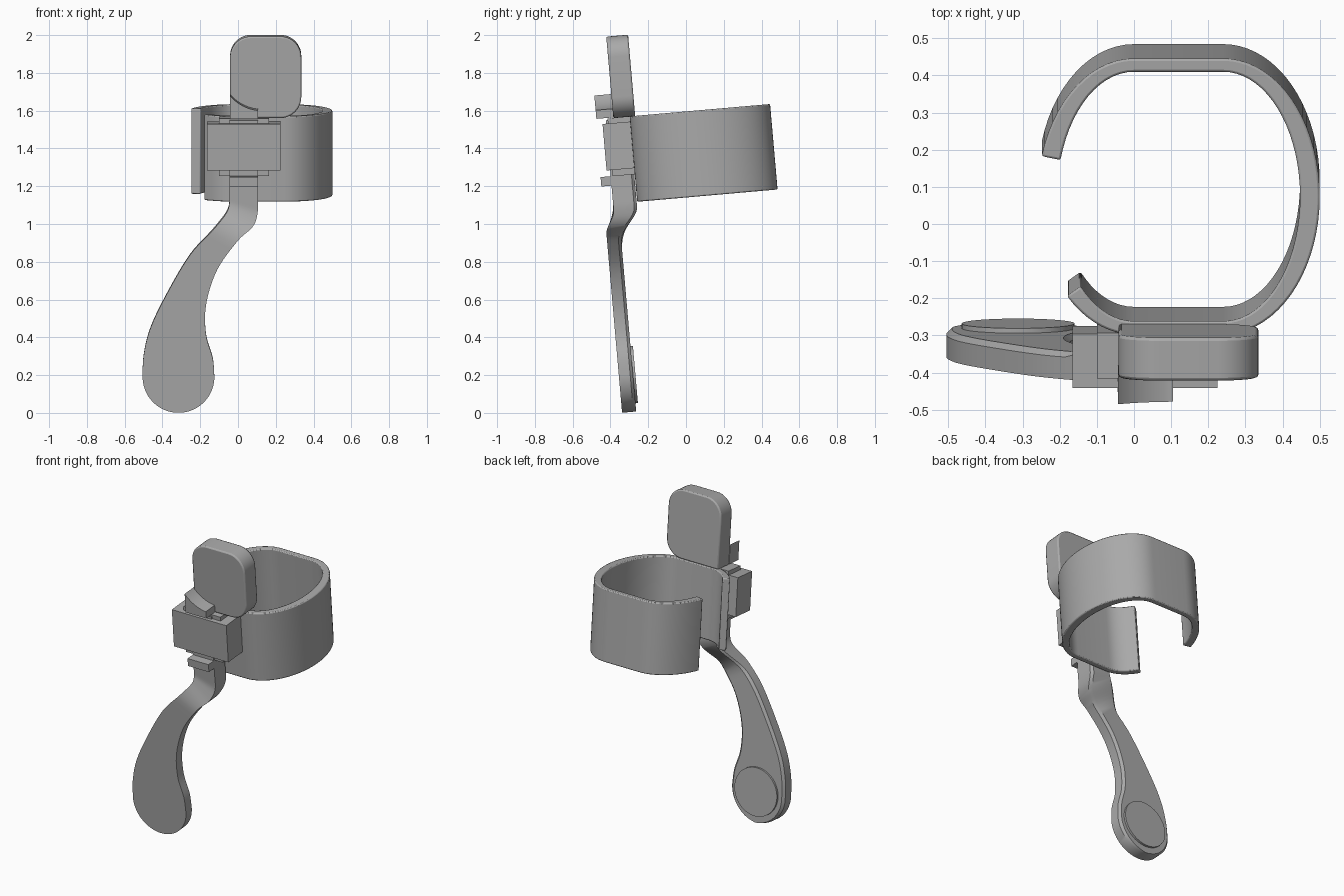
import bpy, bmesh, math
from mathutils import Matrix, Vector

cube = bpy.data.objects.get("Cube")
if cube:
    bpy.data.objects.remove(cube)

GREY = bpy.data.materials.new("plain grey")
GREY.use_nodes = True
GREY.diffuse_color = (0.4, 0.4, 0.4, 1)
GREY.node_tree.nodes["Principled BSDF"].inputs["Base Color"].default_value = (0.4, 0.4, 0.4, 1)

TILT = Matrix.Rotation(math.radians(5), 4, 'X')  # the whole device leans forward


def finish(name, bm, bevel=0.0):
    bmesh.ops.recalc_face_normals(bm, faces=bm.faces)
    bm.transform(TILT)
    mesh = bpy.data.meshes.new(name)
    bm.to_mesh(mesh)
    bm.free()
    mesh.materials.append(GREY)
    ob = bpy.data.objects.new(name, mesh)
    bpy.context.collection.objects.link(ob)
    bpy.ops.object.select_all(action='DESELECT')
    ob.select_set(True)
    bpy.context.view_layer.objects.active = ob
    bpy.ops.object.shade_smooth_by_angle(angle=math.radians(35))
    if bevel:
        mod = ob.modifiers.new("edge", 'BEVEL')
        mod.width = bevel
        mod.segments = 2
        mod.limit_method = 'ANGLE'
        mod.angle_limit = math.radians(50)
    return ob


def loft(name, rings, bevel=0.0):
    """Skin a list of equal closed rings and cap both ends."""
    bm = bmesh.new()
    rows = [[bm.verts.new(p) for p in ring] for ring in rings]
    n = len(rows[0])
    for a, b in zip(rows, rows[1:]):
        for i in range(n):
            j = (i + 1) % n
            bm.faces.new((a[i], a[j], b[j], b[i]))
    bm.faces.new(rows[0])
    bm.faces.new(rows[-1])
    return finish(name, bm, bevel)


def prism(name, outline, y0, y1, bevel=0.0):
    return loft(name, [[(x, y, z) for x, z in outline] for y in (y0, y1)], bevel)


def box(name, x0, x1, y0, y1, z0, z1):
    return prism(name, [(x0, z0), (x1, z0), (x1, z1), (x0, z1)], y0, y1)


def arc(cx, cz, rx, rz, a0, a1, n):
    return [(cx + rx * math.cos(math.radians(a0 + (a1 - a0) * i / n)),
             cz + rz * math.sin(math.radians(a0 + (a1 - a0) * i / n))) for i in range(n + 1)]


# Open wrist cuff: stadium-like band with a gap on one side
def band(rx, ry):
    return (arc(0, 0.213, rx, ry, 163, 90, 14) + arc(0.24, 0.213, rx, ry, 90, -90, 36)
            + arc(0, 0.213, rx, ry, 270, 226, 9))


rings = [[(ox, oy, 1.136), (ox, oy, 1.59), (ix, iy, 1.59), (ix, iy, 1.136)]
         for (ox, oy), (ix, iy) in zip(band(0.26, 0.373), band(0.207, 0.337))]
loft("cuff", rings, 0.006)

# Upper pad: three rounded corners and one square corner
x0, x1, z0, z1, r = -0.042, 0.335, 1.588, 2.021, 0.11
pad = [(x0, z0)]
for cx, cz, a in ((x1 - r, z0 + r, -90), (x1 - r, z1 - r, 0), (x0 + r, z1 - r, 90)):
    pad += arc(cx, cz, r, r, a, a + 90, 10)
prism("upper_pad", pad, -0.247, -0.131, 0.008)

# Sliding bracket with its inner collar
box("bracket_block", -0.165, 0.225, -0.307, -0.16, 1.315, 1.562)
box("bracket_collar", -0.1, 0.165, -0.278, -0.155, 1.282, 1.588)

# Stops above and below the bracket
box("lower_stop", -0.045, 0.105, -0.342, -0.28, 1.233, 1.283)
tab = [(-0.043, 1.592), (0.105, 1.592), (0.105, 1.638)]
tab += arc(0.13, 1.86, 0.225, 0.225, 262, 222, 8)
prism("upper_stop", tab + [(-0.043, 1.716)], -0.337, -0.243)


# Curved handle: left and right edges paired along its length
def ease(z, a, b, low, high):
    t = max(0, min(1, (z - a) / (b - a)))
    return low + (high - low) * t * t * (3 - 2 * t)


def spline(pts, steps=6):
    pts = [Vector(p) for p in pts]
    ext = [pts[0]] + pts + [pts[-1]]
    out = []
    for a, b, c, d in zip(ext, ext[1:], ext[2:], ext[3:]):
        for k in range(steps):
            t = k / steps
            out.append(0.5 * (2 * b + (c - a) * t + (2 * a - 5 * b + 4 * c - d) * t ** 2
                              + (3 * b - a - 3 * c + d) * t ** 3))
    return out + [pts[-1]]


left = arc(-0.315, 0.19, 0.19, 0.19, 266, 180, 16)[:-1] + spline(
    [(-0.505, 0.19), (-0.5, 0.3), (-0.467, 0.44), (-0.388, 0.61), (-0.256, 0.836),
     (-0.124, 0.98), (-0.06, 1.06), (-0.045, 1.12), (-0.045, 1.2), (-0.045, 1.55)])
right = arc(-0.315, 0.19, 0.19, 0.19, -86, 0, 16)[:-1] + spline(
    [(-0.125, 0.19), (-0.134, 0.29), (-0.17, 0.42), (-0.168, 0.58), (-0.11, 0.76),
     (0, 0.915), (0.08, 0.99), (0.105, 1.07), (0.105, 1.2), (0.105, 1.55)])


def section(l, r):
    l, r = Vector(l), Vector(r)
    inset = (r - l) * min(0.2, 0.015 / (r - l).length)
    pts = [(l, 0, 0), (r, 0, 0), (r, 1, -0.015), (r - inset, 1, 0), (l + inset, 1, 0), (l, 1, -0.015)]
    ring = []
    for p, back, dy in pts:
        z = p.y + 0.03
        y = ease(z, 0.94, 1.11, -0.262, -0.163) if back else ease(z, 0.98, 1.1, -0.337, -0.288)
        ring.append((p.x, y + dy, z))
    return ring


loft("handle", [section(l, r) for l, r in zip(left, right)])

# Round pad on the back of the handle tip
prism("handle_disc", arc(-0.312, 0.226, 0.152, 0.152, 0, 352.5, 47), -0.28, -0.249)
